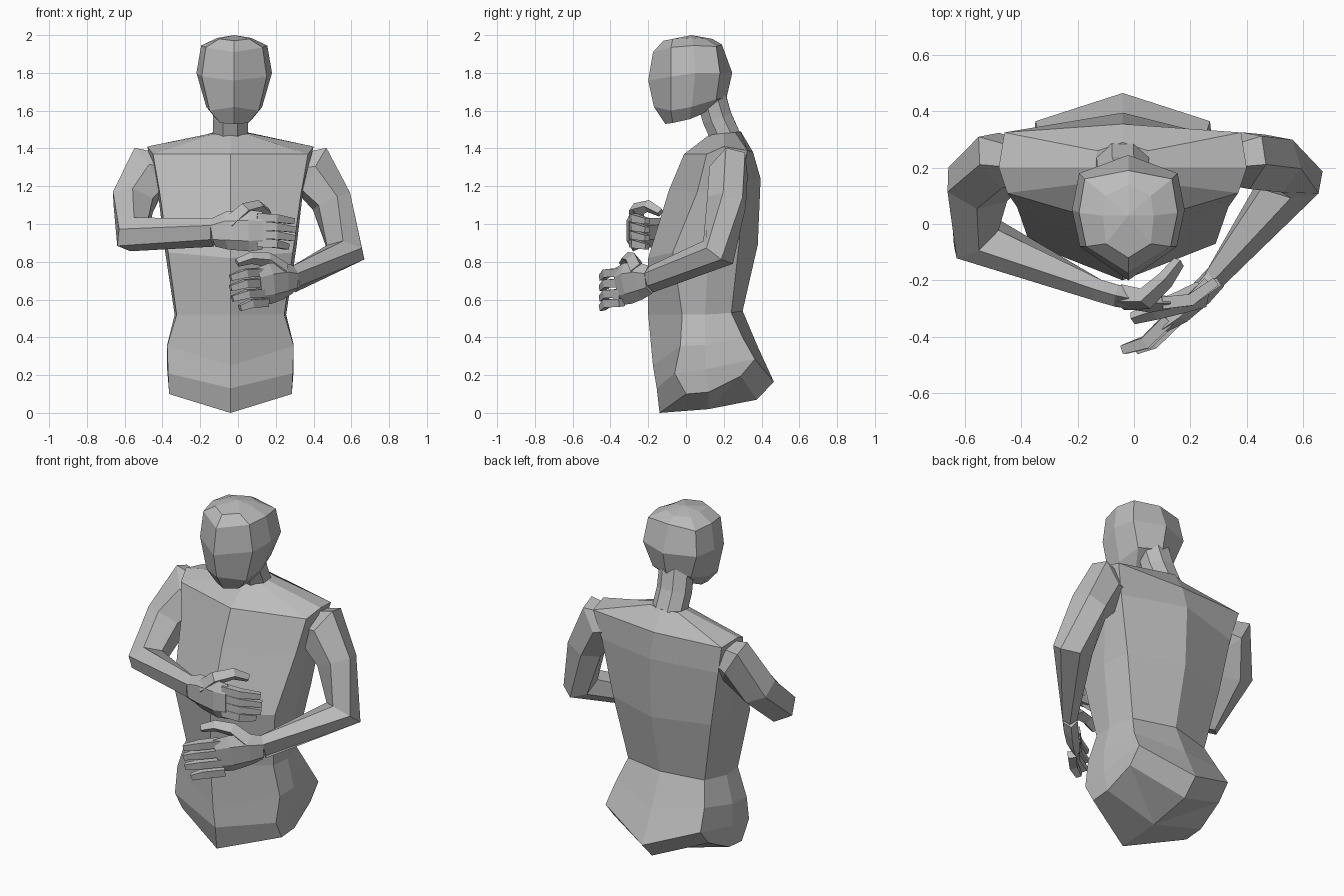
import bpy
import bmesh
import math
from mathutils import Vector

cube = bpy.data.objects.get("Cube")
if cube:
    bpy.data.objects.remove(cube, do_unlink=True)

GREY = (0.5, 0.5, 0.5, 1.0)
grey = bpy.data.materials.new("matte grey")
grey.use_nodes = True
grey.diffuse_color = GREY
grey.node_tree.nodes["Principled BSDF"].inputs["Base Color"].default_value = GREY


def loft(name, rings, low_tip=None, high_tip=None):
    """Skin a list of closed rings, capping each end with a fan or a flat face."""
    mesh = bpy.data.meshes.new(name)
    bm = bmesh.new()
    loops = [[bm.verts.new(p) for p in ring] for ring in rings]
    count = len(loops[0])
    for lower, upper in zip(loops, loops[1:]):
        for i in range(count):
            j = (i + 1) % count
            bm.faces.new((lower[i], lower[j], upper[j], upper[i]))
    for loop, tip in ((loops[0], low_tip), (loops[-1], high_tip)):
        if tip is None:
            bm.faces.new(loop)
        else:
            centre = bm.verts.new(tip)
            for i in range(count):
                bm.faces.new((loop[i], loop[(i + 1) % count], centre))
    bmesh.ops.recalc_face_normals(bm, faces=bm.faces)
    bm.to_mesh(mesh)
    bm.free()
    mesh.materials.append(grey)
    obj = bpy.data.objects.new(name, mesh)
    bpy.context.collection.objects.link(obj)


def body_ring(centre_x, front, front_side, side, back_side, back):
    """Mirror half a cross-section: centres are (y, z), sides are (half width, y, z)."""
    flank = (front_side, side, back_side)
    left = [(centre_x + w, y, z) for w, y, z in flank]
    right = [(centre_x - w, y, z) for w, y, z in reversed(flank)]
    return [(centre_x, *front)] + left + [(centre_x, *back)] + right


def tube(name, path, radii, hint, end_hint=None, sides=6):
    """Faceted limb along a path; radii are (along hint, across hint)."""
    points = [Vector(p) for p in path]
    start_hint = Vector(hint)
    end_hint = Vector(end_hint or hint)
    last = len(points) - 1
    rings = []
    for i, point in enumerate(points):
        incoming = (point - points[max(i - 1, 0)]).normalized()
        outgoing = (points[min(i + 1, last)] - point).normalized()
        tangent = (incoming + outgoing).normalized()
        across = tangent.cross(start_hint.lerp(end_hint, i / last)).normalized()
        along = across.cross(tangent).normalized()
        tall, wide = radii[i]
        ring = []
        for k in range(sides):
            angle = 2 * math.pi * (k + 0.5) / sides
            ring.append(point + along * tall * math.sin(angle) + across * wide * math.cos(angle))
        rings.append(ring)
    loft(name, rings)


# Torso, from the hips up to the base of the neck
torso = [
    ((-.14, 0), (.325, 0, .1), (.325, .12, .11), (.31, .29, .195), (.375, .07)),
    ((-.155, .13), (.33, -.06, .21), (.335, .1, .23), (.31, .365, .285), (.465, .165)),
    ((-.175, .25), (.335, -.03, .355), (.335, .1, .36), (.29, .3, .4), (.38, .35)),
    ((-.2, .52), (.285, -.02, .52), (.295, .1, .52), (.25, .24, .53), (.3, .54)),
    ((-.2, .82), (.33, -.07, .85), (.35, .12, .88), (.32, .28, .89), (.38, .89)),
    ((-.09, 1.18), (.375, .06, 1.17), (.385, .17, 1.18), (.38, .3, 1.22), (.395, 1.24)),
    ((-.01, 1.37), (.41, .11, 1.37), (.44, .2, 1.41), (.42, .325, 1.39), (.355, 1.38)),
    ((.12, 1.47), (.09, .15, 1.475), (.1, .2, 1.48), (.09, .26, 1.485), (.29, 1.49)),
]
MID = -.04
loft("torso", [body_ring(MID, *ring) for ring in torso], low_tip=(MID, .12, .02))

# Neck leaning forward into the skull
tube("neck", [(MID, .215, 1.45), (MID, .165, 1.56), (-.03, .125, 1.7)],
     [(.085, .1), (.085, .1), (.085, .1)], (0, -1, 0), sides=8)

# Head, from the chin to the crown
head = [
    ((-.11, 1.53), (.075, -.07, 1.535), (.095, .02, 1.555), (.075, .08, 1.58), (.1, 1.6)),
    ((-.17, 1.62), (.13, -.08, 1.6), (.148, .03, 1.62), (.125, .16, 1.66), (.215, 1.67)),
    ((-.2, 1.76), (.172, -.08, 1.78), (.2, .05, 1.8), (.175, .18, 1.8), (.245, 1.8)),
    ((-.175, 1.91), (.15, -.08, 1.935), (.175, .04, 1.945), (.155, .16, 1.94), (.19, 1.95)),
    ((-.12, 1.97), (.08, -.07, 1.98), (.09, .03, 1.985), (.08, .1, 1.98), (.14, 1.98)),
]
loft("head", [body_ring(-.02, *ring) for ring in head], high_tip=(-.02, .03, 2))


def arm(side, path, radii):
    """Shoulder, upper arm and forearm, turning from facing front to facing up."""
    tube(side + "_arm", path, radii, (0, -1, 0), (0, 0, 1))


def hand(side, palm, fingers, thumb, up):
    """Tapered palm with four jointed fingers and a curled thumb."""
    tube(side + "_palm", palm, [(.075, .045), (.1, .045), (.11, .04), (.1, .025)], up)
    names = ("index", "middle", "ring", "little")
    for name, path in zip(names, fingers):
        tube(f"{side}_{name}_finger", path, [(.031, .031), (.03, .03), (.022, .022)], up, sides=4)
    tube(side + "_thumb", thumb, [(.05, .045), (.04, .04), (.03, .034), (.02, .024)],
         (.3, -.6, .7), sides=4)


# Right arm folded across the chest
wrist = (-.13, -.235, .955)
arm("right", [(-.3, .215, 1.29), (-.475, .225, 1.28), (-.555, .14, 1.12), (-.56, -.05, .945), wrist],
    [(.05, .07), (.105, .155), (.11, .125), (.1, .105), (.075, .045)])
right_fingers = []
for z, reach in ((1.035, .29), (.99, .3), (.945, .295), (.9, .26)):
    right_fingers.append(((.1, -.28, z), (.2, -.27, z - .005), (reach, -.205, z - .02)))
hand("right", [wrist, (-.06, -.255, .965), (.06, -.28, .965), (.13, -.28, .965)], right_fingers,
     [(-.04, -.26, 1.0), (.04, -.265, 1.075), (.11, -.2, 1.095), (.16, -.135, 1.06)], (0, 0, 1))

# Left arm folded across the waist, with its hand reaching further out
wrist = (.29, -.19, .705)
arm("left", [(.22, .215, 1.29), (.395, .225, 1.28), (.495, .215, 1.12), (.57, .17, .85), wrist],
    [(.05, .07), (.105, .155), (.11, .11), (.1, .11), (.07, .045)])
left_fingers = []
for z, start, reach in ((.745, .12, -.04), (.69, .12, -.04), (.635, .13, -.03), (.585, .15, .01)):
    left_fingers.append(((start, -.34, z), (start - .08, -.42, z - .005), (reach, -.445, z - .03)))
hand("left", [wrist, (.24, -.245, .7), (.17, -.31, .685), (.11, -.355, .67)], left_fingers,
     [(.24, -.25, .75), (.16, -.28, .81), (.07, -.31, .82), (-.005, -.335, .795)], (.15, 0, 1))
